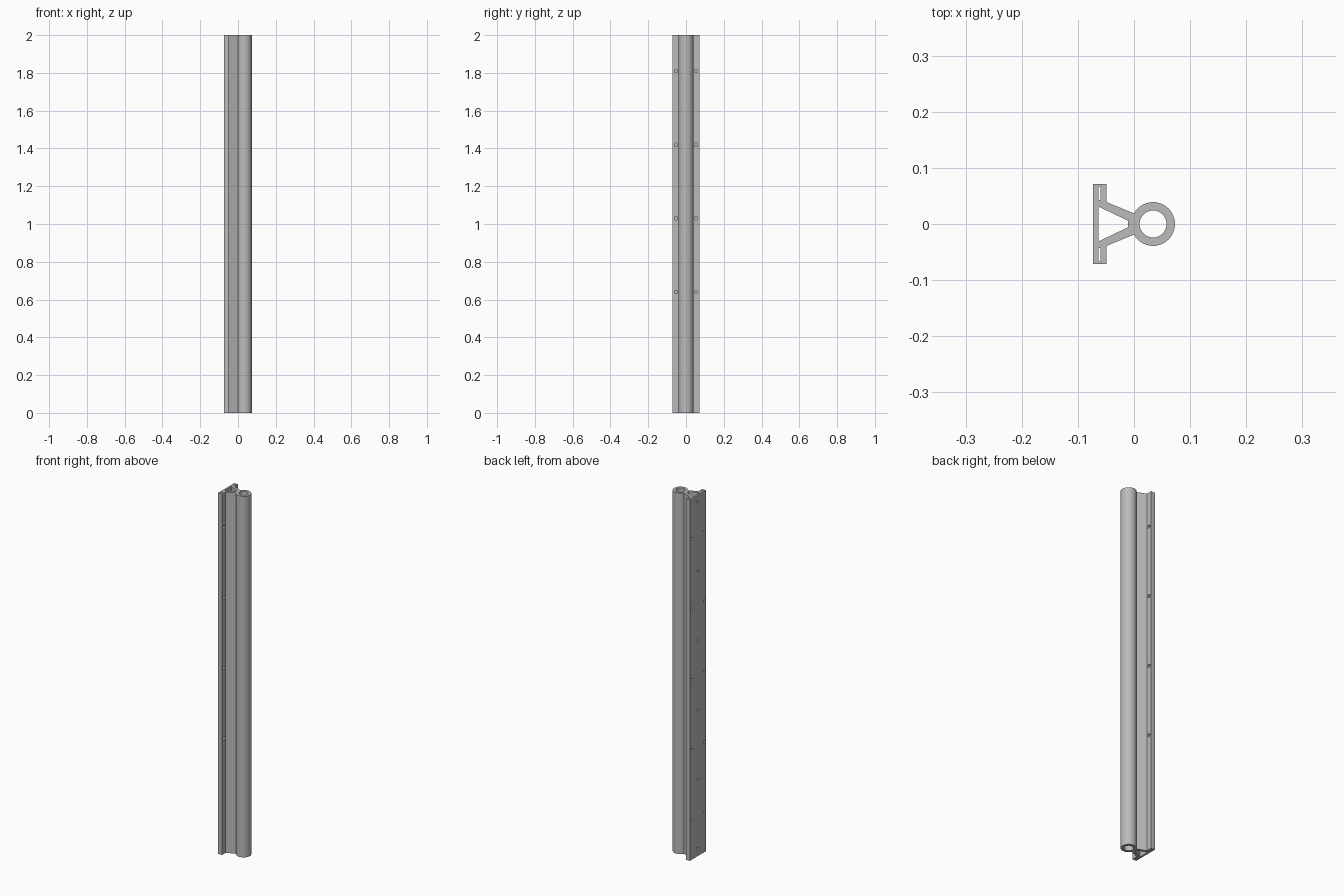
import bpy, bmesh
from math import sin, cos, pi, asin, radians
from mathutils import Matrix, Vector

cube = bpy.data.objects.get("Cube")
if cube:
    bpy.data.objects.remove(cube, do_unlink=True)

HEIGHT = 2.0
BACK, FACE, HALF = -0.073, -0.049, 0.071      # mounting flange
TUBE_X, TUBE_R, BORE_R = 0.034, 0.039, 0.024  # round tube
POCKET = -0.063                               # back wall of the hollows

grey = bpy.data.materials.new("aluminium grey")
grey.use_nodes = True
colour = (0.5, 0.5, 0.5, 1)
grey.diffuse_color = colour
grey.node_tree.nodes["Principled BSDF"].inputs["Base Color"].default_value = colour


def arc(radius, start, end, steps):
    return [(TUBE_X + radius * cos(start + (end - start) * i / steps),
             radius * sin(start + (end - start) * i / steps)) for i in range(steps + 1)]


def make_object(name, bm):
    mesh = bpy.data.meshes.new(name)
    bm.to_mesh(mesh)
    bm.free()
    obj = bpy.data.objects.new(name, mesh)
    bpy.context.collection.objects.link(obj)
    mesh.materials.append(grey)
    return obj


# Cross-section outline: flange, slanted webs and tube, mirrored in y
join = pi - asin(0.019 / TUBE_R)
lower = [(BACK, -HALF), (FACE, -HALF), (FACE, -0.039)]
upper = [(x, -y) for x, y in reversed(lower)]
outline = lower + arc(TUBE_R, -join, join, 56) + upper

# Hollows: tube bore, space between the webs, and a slot in each flange
bore = arc(BORE_R, 0, 2 * pi, 48)[:-1]
channel = [(POCKET, -0.031), (-0.011, -0.006), (-0.011, 0.006), (POCKET, 0.031)]
slots = [[(POCKET, s * 0.043), (-0.06, s * 0.043), (-0.06, s * 0.067), (POCKET, s * 0.067)]
         for s in (-1, 1)]

bm = bmesh.new()
for loop in [outline, bore, channel] + slots:
    verts = [bm.verts.new((x, y, 0)) for x, y in loop]
    for a, b in zip(verts, verts[1:] + verts[:1]):
        bm.edges.new((a, b))
bmesh.ops.triangle_fill(bm, use_beauty=True, edges=bm.edges[:], normal=(0, 0, 1))
top = bmesh.ops.extrude_face_region(bm, geom=bm.faces[:])["geom"]
bmesh.ops.translate(bm, vec=Vector((0, 0, HEIGHT)),
                    verts=[g for g in top if isinstance(g, bmesh.types.BMVert)])
bmesh.ops.recalc_face_normals(bm, faces=bm.faces[:])
rail = make_object("mounting_rail", bm)

# Screw holes opening into the hollows
cutter_bm = bmesh.new()


def drill(x, y, z, radius):
    place = Matrix.Translation((x, y, z)) @ Matrix.Rotation(pi / 2, 4, "Y")
    bmesh.ops.create_cone(cutter_bm, cap_ends=True, segments=16, radius1=radius,
                          radius2=radius, depth=0.023, matrix=place)


PITCH = 0.39
for side in (-1, 1):
    for i in range(4):
        drill(FACE, side * 0.053, 0.64 + PITCH * i, 0.009)
    for i in range(5):
        drill(BACK, side * 0.058, 0.22 + PITCH * i, 0.007)
for i in range(6):
    drill(BACK, 0, 0.04 + 0.384 * i, 0.007)
cutter = make_object("screw_hole_cutter", cutter_bm)
cutter.hide_render = True

bpy.ops.object.select_all(action="DESELECT")
bpy.context.view_layer.objects.active = rail
rail.select_set(True)
cut = rail.modifiers.new("screw holes", "BOOLEAN")
cut.operation = "DIFFERENCE"
cut.solver = "EXACT"
cut.object = cutter
bpy.ops.object.modifier_apply(modifier=cut.name)
bpy.data.objects.remove(cutter, do_unlink=True)
bpy.ops.object.shade_smooth_by_angle(angle=radians(30))
